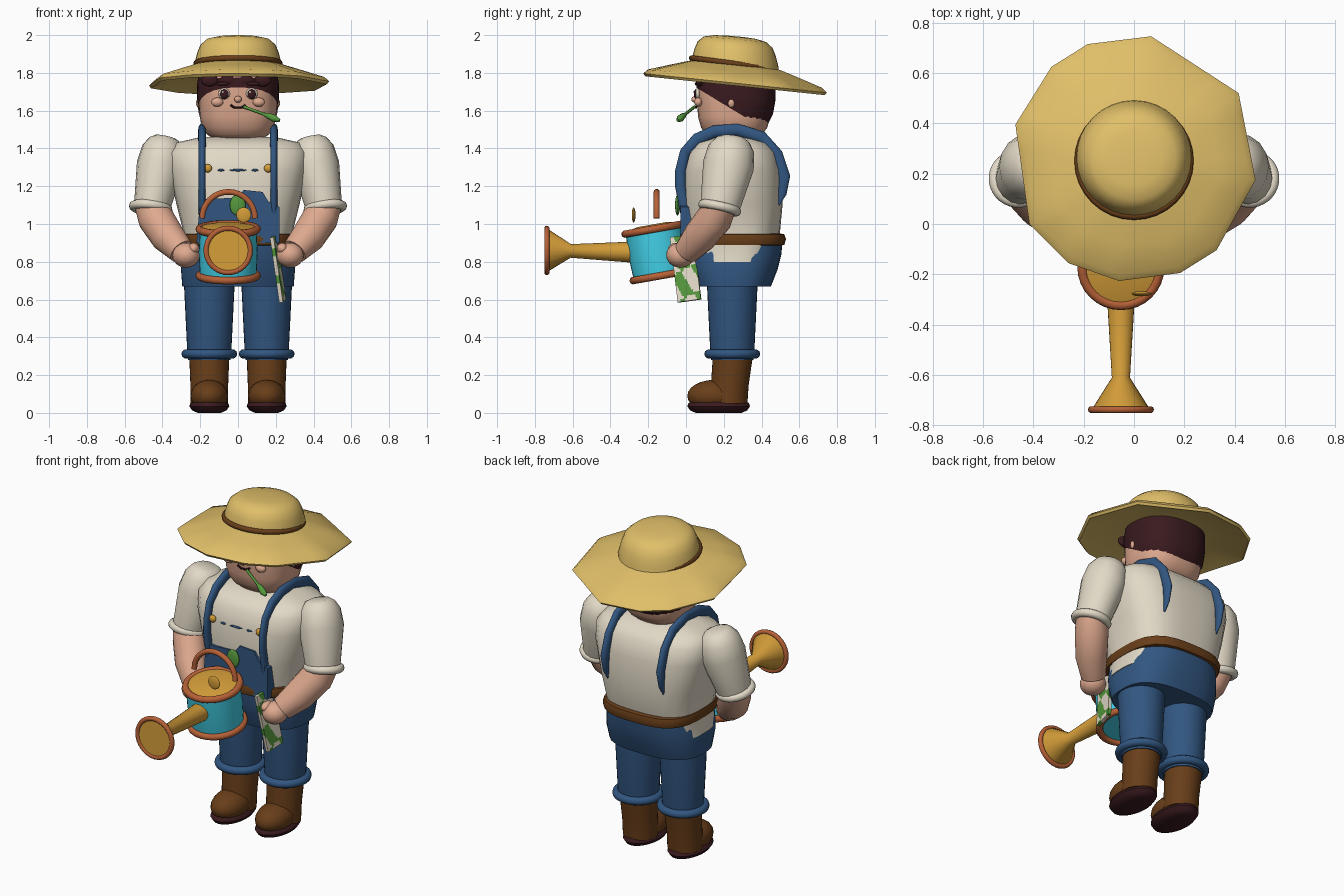
import bpy, bmesh, math
from mathutils import Vector, Matrix

cube = bpy.data.objects.get("Cube")
if cube:
    bpy.data.objects.remove(cube, do_unlink=True)


def material(name, code):
    rgb = [(int(code[i:i + 2], 16) / 255) ** 2.2 for i in (0, 2, 4)] + [1]
    m = bpy.data.materials.new(name)
    m.use_nodes = True
    m.diffuse_color = rgb
    node = m.node_tree.nodes["Principled BSDF"]
    node.inputs["Base Color"].default_value = rgb
    return m


straw = material("straw", "E0BE69")
cream = material("cream", "E1D8C5")
skin_tone = material("skin", "DEA88E")
denim = material("denim", "355780")
cyan = material("cyan enamel", "45D2EA")
copper = material("copper", "B5613A")
gold = material("gold", "D39C3C")
green = material("leaf green", "55963F")
leather = material("leather brown", "68401F")
dark = material("dark brown", "3C2024")


def finish(ob, name, mat):
    ob.name = name
    ob.data.materials.append(mat)
    bpy.ops.object.select_all(action="DESELECT")
    ob.select_set(True)
    bpy.context.view_layer.objects.active = ob
    bpy.ops.object.shade_smooth_by_angle(angle=math.radians(45))
    return ob


def loft(name, rings, mat, cut=None):
    """Skin a list of equal point rings, with capped ends."""
    bm = bmesh.new()
    rows = [[bm.verts.new(p) for p in ring] for ring in rings]
    n = len(rows[0])
    for a, b in zip(rows, rows[1:]):
        for i in range(n):
            j = (i + 1) % n
            bm.faces.new((a[i], a[j], b[j], b[i]))
    bm.faces.new(rows[0])
    bm.faces.new(rows[-1])
    bmesh.ops.recalc_face_normals(bm, faces=bm.faces)
    if cut:
        geom = bm.verts[:] + bm.edges[:] + bm.faces[:]
        bmesh.ops.bisect_plane(bm, geom=geom, plane_co=cut[0], plane_no=cut[1],
                               clear_inner=True)
    mesh = bpy.data.meshes.new(name)
    bm.to_mesh(mesh)
    bm.free()
    ob = bpy.data.objects.new(name, mesh)
    bpy.context.collection.objects.link(ob)
    return finish(ob, name, mat)


def oval(z, rx, ry, cx=0, cy=0.245, e=2, n=32):
    """Rounded-box outline; e sets how square it is."""
    pts = []
    for i in range(n):
        a = math.tau * i / n
        c, s = math.cos(a), math.sin(a)
        k = (abs(c) ** e + abs(s) ** e) ** (-1 / e)
        pts.append(Vector((cx + rx * c * k, cy + ry * s * k, z)))
    return pts


def tube(name, path, radii, mat, ref=(1, 0, 0), squash=1, n=16):
    path = [Vector(p) for p in path]
    rings = []
    for i, p in enumerate(path):
        t = (path[min(i + 1, len(path) - 1)] - path[max(i - 1, 0)]).normalized()
        a = Vector(ref)
        a = (a - t * a.dot(t)).normalized()
        b = t.cross(a)
        r = radii[i] if isinstance(radii, list) else radii
        rings.append([p + r * (squash * math.cos(w) * a + math.sin(w) * b)
                      for w in (math.tau * k / n for k in range(n))])
    return loft(name, rings, mat)


def ball(name, loc, size, mat):
    bpy.ops.mesh.primitive_uv_sphere_add(segments=20, ring_count=12, radius=1, location=loc)
    ob = bpy.context.object
    ob.scale = size
    return finish(ob, name, mat)


def hoop(name, loc, major, minor, mat, axis=(0, 0, 1)):
    bpy.ops.mesh.primitive_torus_add(major_radius=major, minor_radius=minor,
                                     major_segments=32, minor_segments=10, location=loc)
    ob = bpy.context.object
    ob.rotation_euler = Vector(axis).to_track_quat("Z", "Y").to_euler()
    return finish(ob, name, mat)


# Shirt, trousers seat and belt
loft("shirt", [oval(z, rx, ry, e=3) for z, rx, ry in (
    (.8, .302, .2), (.93, .282, .25), (1.1, .325, .266), (1.28, .365, .264),
    (1.38, .37, .235), (1.43, .33, .19), (1.46, .2, .1))], cream)
loft("trouser_seat", [oval(z, rx, ry, e=2.7) for z, rx, ry in (
    (.67, .295, .205), (.76, .302, .24), (.84, .292, .26), (.91, .278, .266))], denim)
belt_levels = ((.885, 0), (.89, .022), (.92, .03), (.945, .022), (.95, 0))
loft("belt", [oval(z, .268 + d, .254 + d, e=3) for z, d in belt_levels], leather)

# Bib, leaf patch, stitches
bib = [(-.22, .9), (.22, .9), (.22, 1.09), (.16, 1.12), (.13, 1.17),
       (.03, 1.18), (0, 1.14), (-.2, 1.13)]
loft("bib", [[(x, y, z) for x, z in bib] for y in (-.028, .06)], denim)
ball("bib_leaf", (-.002, -.045, 1.1), (.042, .013, .055), green)
for x, w in ((-.09, .018), (0, .045), (.09, .018)):
    ball("bib_stitch", (x, -.018, 1.285), (w, .006, .006), denim)

# Head, hair and face
loft("head", [oval(z, rx, ry, 0, .255, 2.6) for z, rx, ry in (
    (1.45, .13, .12), (1.475, .165, .15), (1.51, .19, .175), (1.57, .203, .192),
    (1.7, .205, .197), (1.8, .2, .195))], skin_tone)
loft("hair", [oval(z, rx, ry, 0, .265, 2.5) for z, rx, ry in (
    (1.5, .14, .14), (1.53, .185, .17), (1.58, .207, .195), (1.65, .216, .208),
    (1.74, .217, .211), (1.81, .205, .2))], dark, cut=((0, .05, 1.725), (0, .2, .33)))
for x in (-.15, -.05, .04, .13):
    ball("fringe_tuft", (x, .072, 1.76), (.045, .02, .032), dark)
ball("nose", (0, .05, 1.66), (.02, .022, .018), skin_tone)
tube("mouth", [(-.04, .056, 1.63), (-.02, .053, 1.617), (.02, .053, 1.617), (.04, .056, 1.63)],
     .006, dark, ref=(0, 0, 1), n=8)
tube("grass_stem", [(.03, .045, 1.62), (.135, -.003, 1.582), (.16, -.014, 1.573),
                    (.195, -.032, 1.558), (.22, -.043, 1.548)],
     [.008, .008, .016, .019, .008], green, n=8)

# Straw hat: faceted drooping brim, round crown, band
corners = [Vector((math.cos(a), math.sin(a))) * .49 for a in
           map(math.radians, (-10, 32, 82, 112, 132, 164, 212, 238, 263, 292, 312))]
edge = [p.lerp(corners[(i + 1) % len(corners)], k / 4)
        for i, p in enumerate(corners) for k in range(4)]


def brim_ring(t, z):
    pts = [(p.normalized() * .2).lerp(p, t) for p in edge]
    return [(p.x, .26 + p.y, z - .105 * p.y) for p in pts]


loft("hat_brim", [brim_ring(t, z) for t, z in (
    (0, 1.785), (.5, 1.768), (.96, 1.732), (1, 1.746), (.91, 1.77), (.5, 1.808),
    (.2, 1.835), (0, 1.85))], straw)


def crown_ring(r, z):
    return [(p.x, p.y, p.z - .09 * (p.y - .26)) for p in oval(z, r, r, 0, .26)]


loft("hat_crown", [crown_ring(r, z) for r, z in (
    (.235, 1.8), (.228, 1.86), (.215, 1.91), (.198, 1.95), (.165, 1.978),
    (.11, 1.99), (.04, 1.994))], straw)
hoop("hat_band", (0, .251, 1.85), .222, .015, leather, (0, .13, 1))

# Paired parts
for s, side in ((-1, "right"), (1, "left")):
    # face
    ball(side + "_eye", (s * .073, .062, 1.69), (.031, .014, .03), cream)
    ball(side + "_pupil", (s * .072, .053, 1.688), (.023, .012, .026), dark)
    ball(side + "_glint", (s * .072 - .008, .043, 1.698), (.006, .004, .006), cream)
    ball(side + "_brow", (s * .08, .06, 1.742), (.036, .014, .01), dark)
    ball(side + "_cheek", (s * .11, .065, 1.645), (.032, .022, .024), skin_tone)
    ball(side + "_ear", (s * .203, .24, 1.64), (.02, .02, .026), skin_tone)
    # strap and button
    strap = ((0, 1.05), (-.03, 1.2), (-.03, 1.28), (-.005, 1.38), (.06, 1.45), (.15, 1.49),
             (.27, 1.5), (.4, 1.46), (.48, 1.37), (.52, 1.25), (.51, 1.16), (.49, 1.1))
    tube(side + "_strap", [(s * .19, y, z) for y, z in strap],
         [.028] * 4 + [.032] * 6 + [.022, .005], denim, squash=.65)
    ball(side + "_button", (s * .16, -.02, 1.295), (.022, .016, .022), gold)
    # sleeve, cuff, forearm, hand
    tube(side + "_sleeve", [(s * .385, .25, 1.46), (s * .388, .248, 1.445), (s * .395, .24, 1.4),
                            (s * .412, .225, 1.31), (s * .455, .18, 1.09)],
         [.06, .09, .122, .136, .105], cream, squash=.92)
    hoop(side + "_cuff", (s * .462, .178, 1.085), .092, .024, cream, (s * .12, -.22, -1))
    tube(side + "_forearm", [(s * .46, .18, 1.11), (s * .435, .15, 1.03), (s * .37, .07, .93),
                             (s * .3, .005, .855)], [.09, .096, .09, .07], skin_tone)
    ball(side + "_hand", (s * .275, -.03, .835), (.073, .075, .066), skin_tone)
    ball(side + "_thumb", (s * .235, -.05, .87), (.03, .045, .03), skin_tone)
    # leg, trouser cuff, boot, sole
    x = s * .152
    loft(side + "_leg", [oval(z, r, r, x, .245) for z, r in ((.28, .112), (.31, .116), (.72, .136))], denim)
    hoop(side + "_trouser_cuff", (x, .245, .312), .124, .024, denim)
    loft(side + "_boot", [oval(z, r, r, x, y) for z, r, y in (
        (.05, .1, .225), (.15, .1, .232), (.3, .106, .248))], leather)
    ball(side + "_boot_toe", (x, .15, .09), (.1, .143, .085), leather)
    loft(side + "_sole", [oval(z, .106 + d, .166 + d, x, .173) for z, d in (
        (0, -.045), (.013, -.015), (.035, 0), (.052, -.006), (.066, -.03))], dark)

# Watering can, tipped forward
tilt = Matrix.Translation((-.052, -.15, .85)) @ Matrix.Rotation(math.radians(10), 4, "X")
axis = (0, -.174, .985)


def can_ring(r, z):
    return [tilt @ p for p in oval(z, r, r, 0, 0)]


loft("can_body", [can_ring(r, z) for r, z in ((.15, -.125), (.156, 0), (.15, .12))], cyan)
loft("can_lid", [can_ring(.15, .11), can_ring(.15, .135), can_ring(.08, .15)], gold)
for z, label in ((-.125, "bottom"), (.125, "top")):
    hoop("can_%s_rim" % label, tilt @ Vector((0, 0, z)), .153, .02, copper, axis)
arch = [math.pi * k / 16 for k in range(17)]
tube("can_handle", [(-.05 + .14 * math.cos(a), -.155, 1.03 + .14 * math.sin(a)) for a in arch],
     .016, copper, ref=(0, 1, 0), n=10)
ball("can_knob", (.03, -.277, 1.048), (.04, .01, .04), gold)
tube("can_spout", [(-.052, y, .86 + (y + .74) * -.02) for y in (-.26, -.61, -.73, -.742)],
     [.057, .036, .112, .112], gold, n=24)
hoop("spout_rim", (-.052, -.737, .86), .117, .014, copper, (0, 1, 0))

# Seed packet: thin card with green blotches
bpy.ops.mesh.primitive_cube_add(size=1, location=(.212, -.002, .765))
packet = bpy.context.object
packet.scale = (.02, .125, .35)
packet.rotation_euler = (math.radians(8), math.radians(-7), math.radians(-9))
bm = bmesh.new()
bm.from_mesh(packet.data)
bmesh.ops.subdivide_edges(bm, edges=bm.edges[:], cuts=23, use_grid_fill=True)
for f in bm.faces:
    c = f.calc_center_median()
    f.material_index = int(math.sin(7 * c.y + 3) + math.sin(15 * c.z + 5 * c.y) > 0)
bm.to_mesh(packet.data)
bm.free()
finish(packet, "seed_packet", cream)
packet.data.materials.append(green)
